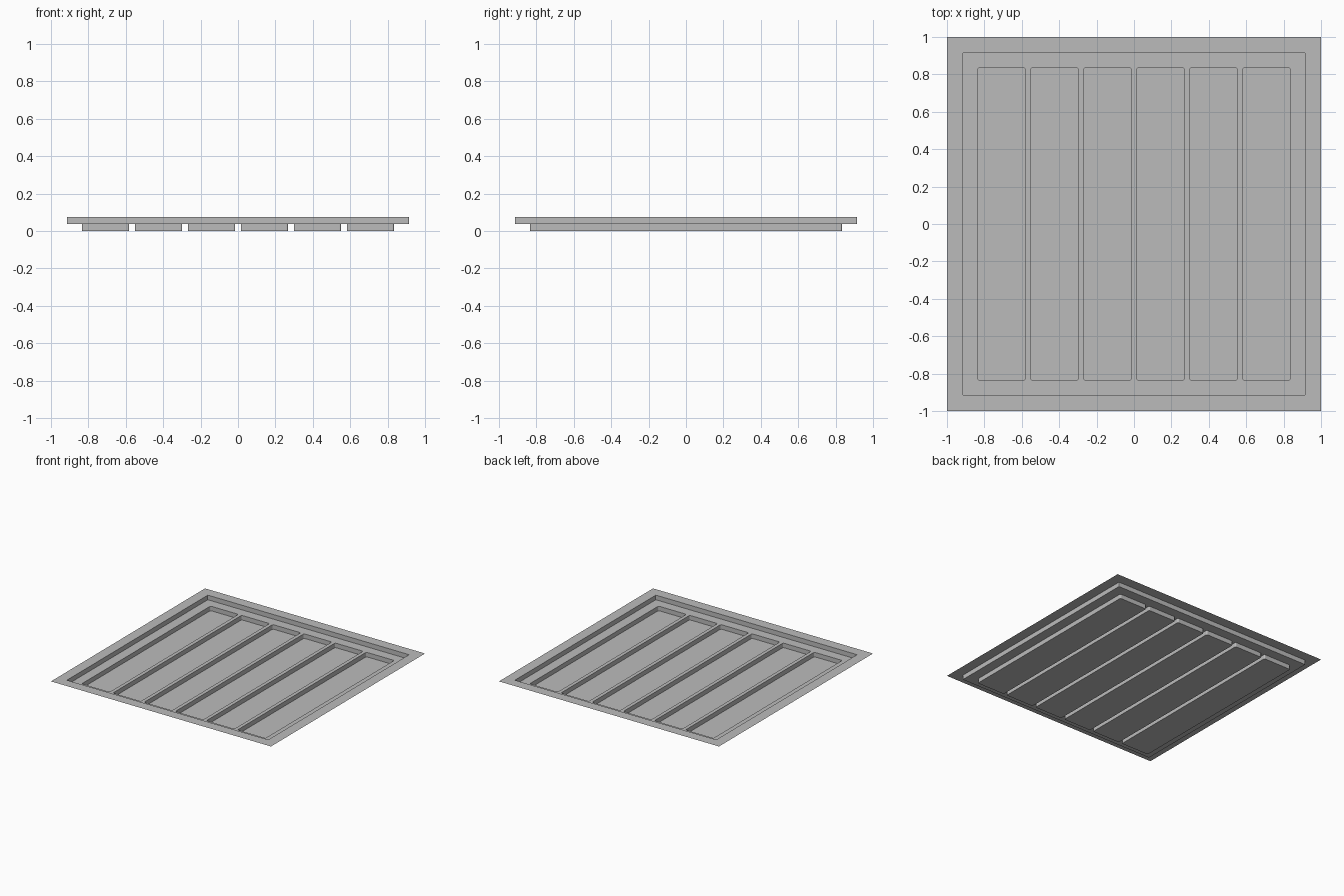
import bpy, bmesh
from math import sin, cos, pi

cube = bpy.data.objects.get("Cube")
if cube:
    bpy.data.objects.remove(cube, do_unlink=True)

RIM_Z, LEDGE_Z, FLOOR_Z = 0.075, 0.037, 0.0
POCKETS, PITCH, WIDTH, HALF_LENGTH = 6, 0.2833, 0.2533, 0.835
RADIUS = 0.01

grey = bpy.data.materials.new("plain grey")
grey.use_nodes = True
colour = (0.5, 0.5, 0.5, 1)
grey.diffuse_color = colour
grey.node_tree.nodes["Principled BSDF"].inputs["Base Color"].default_value = colour


def outline(cx, hx, hy, radius, steps=3):
    """Counter-clockwise rectangle with rounded corners."""
    if radius == 0:
        return [(cx - hx, -hy), (cx + hx, -hy), (cx + hx, hy), (cx - hx, hy)]
    pts = []
    for k, (sx, sy) in enumerate([(1, 1), (-1, 1), (-1, -1), (1, -1)]):
        for i in range(steps + 1):
            a = (k + i / steps) * pi / 2
            pts.append((cx + sx * (hx - radius) + radius * cos(a),
                        sy * (hy - radius) + radius * sin(a)))
    return pts


bm = bmesh.new()


def ring(pts, z):
    verts = [bm.verts.new((x, y, z)) for x, y in pts]
    edges = [bm.edges.new((verts[i - 1], verts[i])) for i in range(len(verts))]
    return verts, edges


def wall(top, bottom):
    for i in range(len(top)):
        bm.faces.new((top[i - 1], top[i], bottom[i], bottom[i - 1]))


def flat_with_holes(edges):
    made = bmesh.ops.triangle_fill(bm, edges=edges, use_beauty=True, normal=(0, 0, 1))
    for f in made["geom"]:
        if isinstance(f, bmesh.types.BMFace):
            f.normal_update()
            if f.normal.z < 0:
                f.normal_flip()


# Rim and the step down to the ledge
_, outer_edges = ring(outline(0, 1, 1, 0), RIM_Z)
step = outline(0, 0.915, 0.915, RADIUS / 2)
step_top, step_top_edges = ring(step, RIM_Z)
step_low, ledge_edges = ring(step, LEDGE_Z)
flat_with_holes(outer_edges + step_top_edges)
wall(step_top, step_low)

# Row of long sunken pockets
for n in range(POCKETS):
    cx = (n - (POCKETS - 1) / 2) * PITCH
    shape = outline(cx, WIDTH / 2, HALF_LENGTH, RADIUS)
    mouth, mouth_edges = ring(shape, LEDGE_Z)
    base, _ = ring(shape, FLOOR_Z)
    ledge_edges += mouth_edges
    wall(mouth, base)
    bm.faces.new(base)

# Ledge around and between the pockets
flat_with_holes(ledge_edges)

mesh = bpy.data.meshes.new("ribbed_tray")
bm.to_mesh(mesh)
bm.free()
mesh.materials.append(grey)
tray = bpy.data.objects.new("ribbed_tray", mesh)
bpy.context.collection.objects.link(tray)
